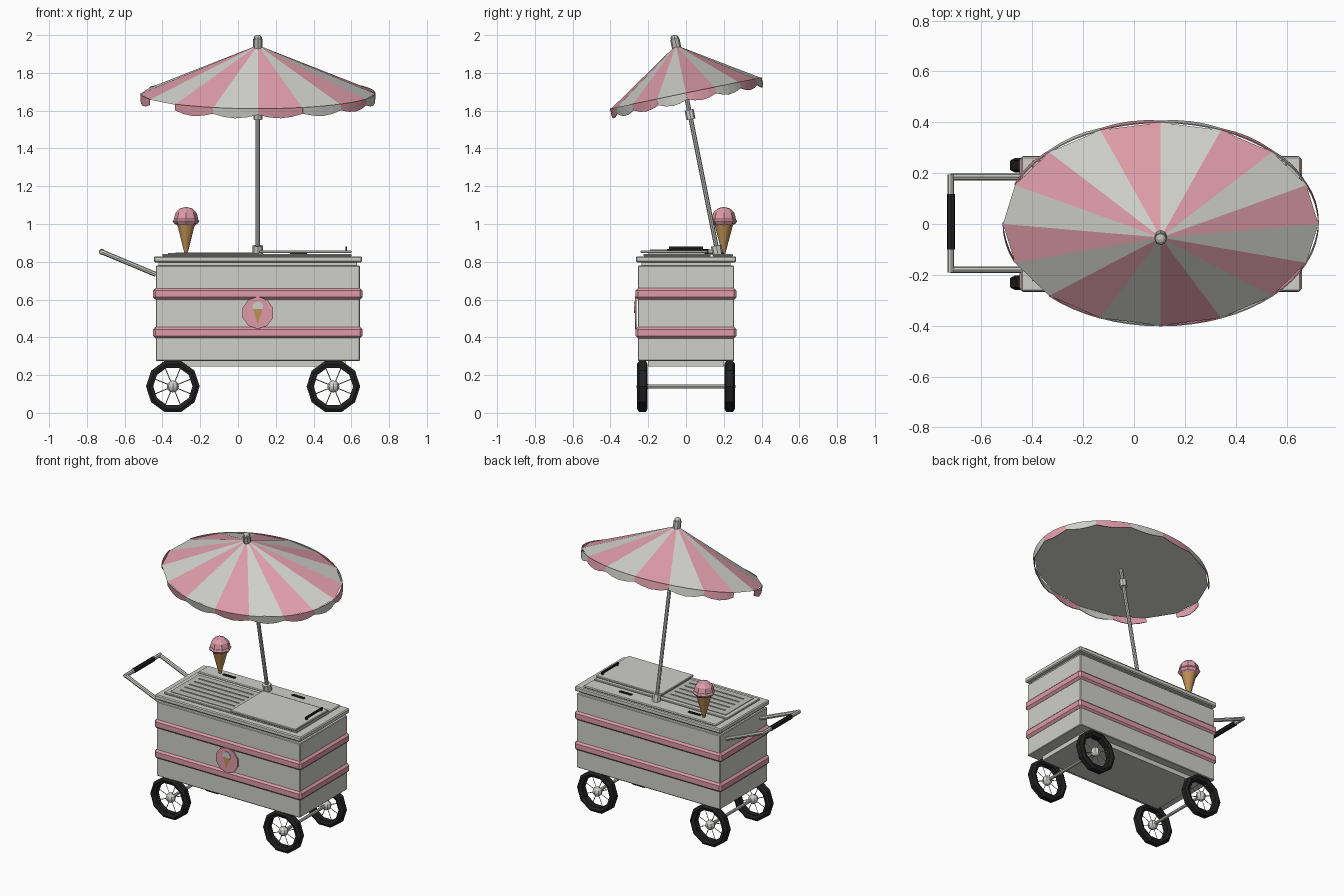
import bpy, bmesh, math
from mathutils import Vector, Matrix

if "Cube" in bpy.data.objects:
    bpy.data.objects.remove(bpy.data.objects["Cube"])


def material(name, r, g, b):
    m = bpy.data.materials.new(name)
    m.use_nodes = True
    m.diffuse_color = (r, g, b, 1)
    bsdf = m.node_tree.nodes["Principled BSDF"]
    bsdf.inputs["Base Color"].default_value = (r, g, b, 1)
    bsdf.inputs["Roughness"].default_value = 0.7
    return m


WHITE = material("warm_white", 0.62, 0.62, 0.59)
PINK = material("pink", 0.72, 0.33, 0.39)
BLACK = material("black_rubber", 0.015, 0.015, 0.015)
TAN = material("wafer_tan", 0.52, 0.28, 0.09)
METAL = material("grey_metal", 0.5, 0.5, 0.48)


def finish(name, bm, *mats, smooth=False):
    bmesh.ops.recalc_face_normals(bm, faces=bm.faces)
    mesh = bpy.data.meshes.new(name)
    bm.to_mesh(mesh)
    bm.free()
    ob = bpy.data.objects.new(name, mesh)
    bpy.context.collection.objects.link(ob)
    for m in mats:
        mesh.materials.append(m)
    if smooth:
        bpy.ops.object.select_all(action="DESELECT")
        ob.select_set(True)
        bpy.context.view_layer.objects.active = ob
        bpy.ops.object.shade_smooth_by_angle(angle=math.radians(40))
    return ob


def box(name, x, y, z, mat, bevel=0):
    """Box from (low, high) ranges with optional chamfer."""
    bm = bmesh.new()
    bmesh.ops.create_cube(bm, size=1)
    for v in bm.verts:
        v.co = [lo + (hi - lo) * (c + 0.5) for (lo, hi), c in zip((x, y, z), v.co)]
    if bevel:
        bmesh.ops.bevel(bm, geom=bm.edges[:], offset=bevel, segments=1, affect="EDGES")
    return finish(name, bm, mat)


def rod(name, a, b, r1, mat, r2=None, sides=8):
    """Cylinder or cone between two points."""
    a, b = Vector(a), Vector(b)
    turn = (b - a).to_track_quat("Z", "Y").to_matrix().to_4x4()
    bm = bmesh.new()
    bmesh.ops.create_cone(bm, cap_ends=True, segments=sides, radius1=r1,
                          radius2=r1 if r2 is None else r2, depth=(b - a).length,
                          matrix=Matrix.Translation((a + b) / 2) @ turn)
    return finish(name, bm, mat, smooth=sides > 6)


def ball(name, centre, r, mat, squash=1):
    bm = bmesh.new()
    bmesh.ops.create_uvsphere(bm, u_segments=8, v_segments=6, radius=r,
                              matrix=Matrix.Translation(centre) @ Matrix.Diagonal((1, 1, squash, 1)))
    return finish(name, bm, mat)


CX = 0.105

# Cart body, bands and chassis
box("cart_body", (-0.435, 0.645), (-0.255, 0.255), (0.275, 0.78), WHITE, 0.004)
for label, z in (("lower", 0.425), ("upper", 0.63)):
    box(label + "_band", (-0.45, 0.66), (-0.267, 0.267), (z - 0.031, z + 0.031), PINK, 0.014)
box("chassis", (-0.36, 0.57), (-0.2, 0.2), (0.245, 0.275), WHITE)

# Worktop and lids
box("worktop_neck", (-0.42, 0.63), (-0.235, 0.235), (0.78, 0.805), WHITE)
box("worktop", (-0.445, 0.657), (-0.265, 0.265), (0.797, 0.829), WHITE, 0.006)
box("back_rail", (-0.4, 0.6), (0.14, 0.25), (0.829, 0.842), WHITE, 0.005)
box("lid_frame", (-0.4, 0.6), (-0.225, 0.13), (0.829, 0.842), WHITE, 0.003)
box("sliding_lid", (0.11, 0.6), (-0.24, 0.115), (0.846, 0.86), WHITE, 0.003)
box("fixed_lid", (-0.37, 0.11), (-0.2, 0.1), (0.842, 0.846), METAL)
for i in range(5):
    y = -0.15 + i * 0.05
    box(f"lid_rib_{i + 1}", (-0.33, 0.08), (y - 0.004, y + 0.004), (0.846, 0.85), WHITE)
box("lid_pull", (0.568, 0.578), (-0.09, 0.09), (0.868, 0.88), BLACK)
for y in (-0.08, 0.08):
    box("lid_pull_post", (0.568, 0.578), (y - 0.006, y + 0.006), (0.86, 0.87), BLACK)
for x in (-0.2, 0.32):
    box("lid_latch", (x - 0.045, x + 0.045), (0.185, 0.2), (0.84, 0.849), BLACK)

# Round badge with a painted cone
BADGE_Z = 0.53
rod("badge", (CX, -0.262, BADGE_Z), (CX, -0.27, BADGE_Z), 0.085, PINK, sides=10)
rod("badge_scoop", (CX, -0.27, 0.56), (CX, -0.274, 0.56), 0.03, WHITE, sides=8)
bm = bmesh.new()
bm.faces.new([bm.verts.new((CX + x, -0.276, z)) for x, z in ((-0.025, 0.55), (0.025, 0.55), (0, 0.468))])
finish("badge_cone", bm, TAN)


# Wheels and axles
def tyre(name, x, y, z):
    profile = ((0.104, -0.02), (0.125, -0.028), (0.142, -0.018),
               (0.142, 0.018), (0.125, 0.028), (0.104, 0.02))
    bm = bmesh.new()
    rings = []
    for i in range(10):
        a = math.tau * i / 10
        rings.append([bm.verts.new((x + r * math.cos(a), y + w, z + r * math.sin(a))) for r, w in profile])
    for i, ring in enumerate(rings):
        nxt = rings[(i + 1) % 10]
        for j in range(6):
            k = (j + 1) % 6
            bm.faces.new((ring[j], ring[k], nxt[k], nxt[j]))
    finish(name, bm, BLACK)


WZ = 0.14
for end, x in (("right", -0.345), ("left", 0.505)):
    rod(end + "_axle", (x, -0.25, WZ), (x, 0.25, WZ), 0.01, WHITE)
    for side, y in (("front", -0.231), ("back", 0.231)):
        name = f"{side}_{end}_wheel"
        tyre(name + "_tyre", x, y, WZ)
        ball(name + "_hub", (x, y, WZ), 0.032, WHITE)
        for i in range(8):
            a = math.tau * i / 8 + math.pi / 8
            rod(f"{name}_spoke_{i + 1}", (x, y, WZ),
                (x + 0.108 * math.cos(a), y, WZ + 0.108 * math.sin(a)), 0.0025, METAL, sides=4)

# Push handle
for side, y in (("front", -0.18), ("back", 0.185)):
    rod(side + "_handle_bar", (-0.435, y, 0.733), (-0.72, y, 0.852), 0.013, WHITE)
rod("handle_crossbar", (-0.72, -0.19, 0.852), (-0.72, 0.195, 0.852), 0.013, WHITE)
rod("handle_grip", (-0.72, -0.1, 0.852), (-0.72, 0.118, 0.852), 0.016, BLACK)

# Ice cream cone
IX, IY = -0.275, 0.2
rod("wafer_cone", (IX, IY, 0.842), (IX, IY, 1.015), 0.008, TAN, r2=0.054, sides=10)
ball("scoop_skirt", (IX, IY, 1.015), 0.071, PINK, 0.4)
ball("scoop", (IX, IY, 1.03), 0.064, PINK, 0.95)

# Parasol pole, leaning towards the front
foot, tip = Vector((CX, 0.17, 0.835)), Vector((CX, -0.053, 1.95))
rod("parasol_pole", foot, tip, 0.012, METAL)
rod("pole_socket", foot, foot.lerp(tip, 0.045), 0.028, WHITE)
rod("pole_collar", foot.lerp(tip, 0.645), foot.lerp(tip, 0.69), 0.024, WHITE)
rod("finial", foot.lerp(tip, 0.98), foot.lerp(tip, 1.025), 0.025, METAL)
ball("finial_cap", foot.lerp(tip, 1.03), 0.0225, METAL, 0.8)

# Parasol canopy: sixteen alternating panels on a tilted oval
PANELS, RX, RY, RISE = 16, 0.62, 0.408, 0.262
tilt = Matrix.Translation((CX, 0, 1.69)) @ Matrix.Rotation(math.radians(11.7), 4, "X")


def rim(a, z, scale=1):
    return tilt @ Vector((RX * scale * math.cos(a), RY * scale * math.sin(a), z))


bm = bmesh.new()
apex = bm.verts.new(tilt @ Vector((0, 0, RISE)))
edge = [bm.verts.new(rim(math.tau * i / PANELS, 0)) for i in range(PANELS)]
for i in range(PANELS):
    bm.faces.new((apex, edge[i], edge[(i + 1) % PANELS])).material_index = i % 2
bm.faces.new(edge[::-1]).material_index = 1
finish("parasol_canopy", bm, PINK, WHITE)

# Scalloped valance, open at two panels
STEPS = 4
bm = bmesh.new()
for i in range(PANELS):
    if i in (7, 9):
        continue
    strip = []
    for s in range(STEPS + 1):
        a = math.tau * (i + s / STEPS) / PANELS
        drop = 0.03 + 0.02 * math.sin(math.pi * s / STEPS)
        strip.append((bm.verts.new(rim(a, 0.004)), bm.verts.new(rim(a, -drop))))
    for (a, b), (c, d) in zip(strip, strip[1:]):
        bm.faces.new((a, b, d, c)).material_index = i % 2
valance = finish("parasol_valance", bm, PINK, WHITE)
solid = valance.modifiers.new("thickness", "SOLIDIFY")
solid.thickness = 0.004
solid.offset = 0
